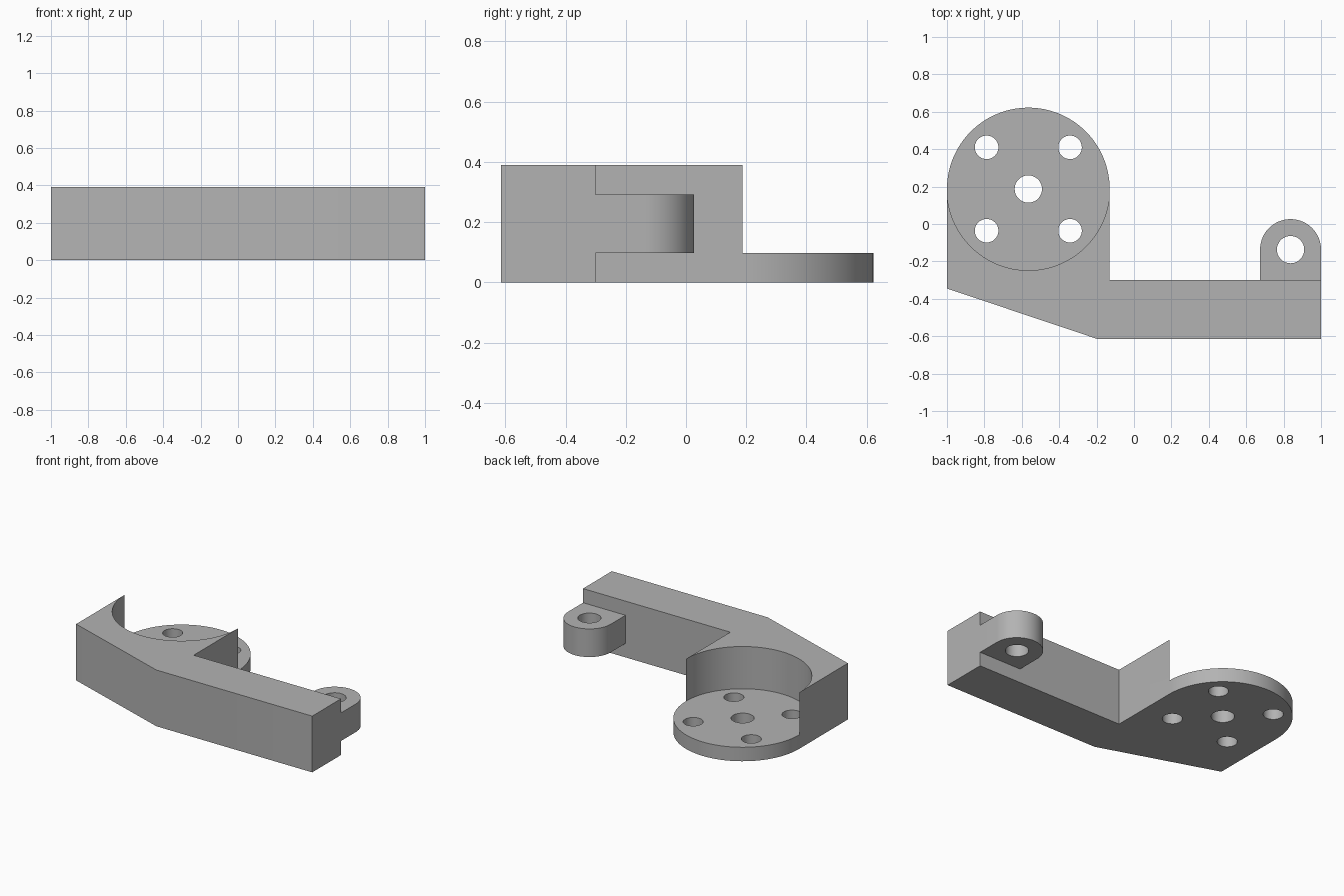
import bpy, bmesh
from math import sin, cos, pi, radians

if "Cube" in bpy.data.objects:
    bpy.data.objects.remove(bpy.data.objects["Cube"])

grey = bpy.data.materials.new("machined grey")
grey.use_nodes = True
grey.diffuse_color = (0.45, 0.45, 0.45, 1)
grey.node_tree.nodes["Principled BSDF"].inputs["Base Color"].default_value = grey.diffuse_color

HEIGHT, PLATE = 0.39, 0.097
FX, FY, FR = -0.565, 0.187, 0.435       # round flange
LX, LY, LR = 0.837, -0.137, 0.163       # hinge lug


def arc(cx, cy, r, start, end, steps=64):
    angles = [radians(start + (end - start) * i / steps) for i in range(steps + 1)]
    return [(cx + r * cos(a), cy + r * sin(a)) for a in angles]


def prism(name, outline, z0, z1):
    """Extrude a counter-clockwise outline between two heights."""
    bm = bmesh.new()
    face = bm.faces.new([bm.verts.new((x, y, z0)) for x, y in outline])
    top = bmesh.ops.extrude_face_region(bm, geom=[face])["geom"]
    bmesh.ops.translate(bm, vec=(0, 0, z1 - z0),
                        verts=[v for v in top if isinstance(v, bmesh.types.BMVert)])
    bmesh.ops.recalc_face_normals(bm, faces=bm.faces)
    mesh = bpy.data.meshes.new(name)
    bm.to_mesh(mesh)
    bm.free()
    mesh.materials.append(grey)
    obj = bpy.data.objects.new(name, mesh)
    bpy.context.collection.objects.link(obj)
    return obj


def combine(target, tool, operation):
    mod = target.modifiers.new(operation.title(), "BOOLEAN")
    mod.operation, mod.object, mod.solver = operation, tool, "EXACT"
    bpy.context.view_layer.objects.active = target
    bpy.ops.object.modifier_apply(modifier=mod.name)
    bpy.data.objects.remove(tool)


def drill(target, x, y, r):
    cutter = prism("drill", arc(x, y, r, 0, 360 * 47 / 48, 47), -0.1, HEIGHT + 0.1)
    cutter.hide_render = True
    combine(target, cutter, "DIFFERENCE")


# Arm and flange share one outline
right, left = FX + FR, FX - FR
bracket = prism("bracket_arm",
                [(left, -0.345), (-0.195, -0.615), (1, -0.615), (1, -0.3), (right, -0.3)]
                + arc(FX, FY, FR, 0, 180), 0, HEIGHT)

# Round pocket, open at the back, leaves the thin flange plate
pocket = prism("pocket_cutter",
               arc(FX, FY, FR, 180, 360) + [(right + 0.2, FY), (right + 0.2, 0.9),
                                            (left - 0.2, 0.9), (left - 0.2, FY)],
               PLATE, HEIGHT + 0.1)
pocket.hide_render = True
combine(bracket, pocket, "DIFFERENCE")

# Flange bolt holes around the centre bore
drill(bracket, FX, FY, 0.073)
for sx in (-1, 1):
    for sy in (-1, 1):
        drill(bracket, FX + sx * 0.223, FY + sy * 0.223, 0.063)

# Hinge lug on the back of the arm
lug = prism("hinge_lug", [(LX - LR, -0.3), (LX + LR, -0.3)] + arc(LX, LY, LR, 0, 180, 40),
            PLATE, 0.292)
drill(lug, LX, LY, 0.073)

for obj in (bracket, lug):
    bpy.ops.object.select_all(action="DESELECT")
    obj.select_set(True)
    bpy.context.view_layer.objects.active = obj
    bpy.ops.object.shade_smooth_by_angle(angle=radians(30))
